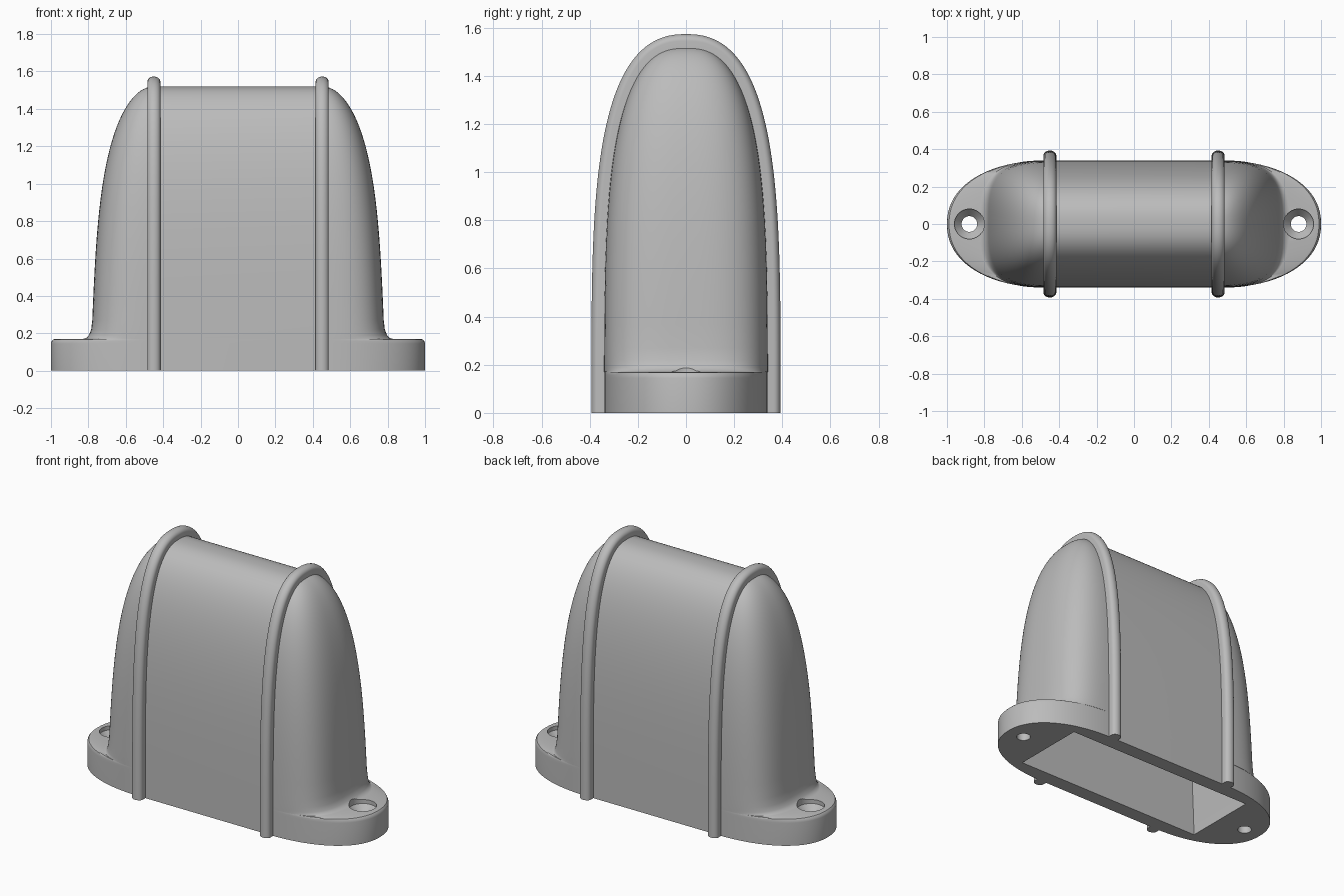
import bpy, bmesh, math
from mathutils import Vector

cube = bpy.data.objects.get("Cube")
if cube:
    bpy.data.objects.remove(cube, do_unlink=True)

HEIGHT = 1.52     # top of the body
STRAIGHT = 0.45   # half length of the straight middle section

grey = bpy.data.materials.new("light_grey")
grey.use_nodes = True
grey.diffuse_color = (0.5, 0.5, 0.5, 1)
grey.node_tree.nodes["Principled BSDF"].inputs["Base Color"].default_value = (0.5, 0.5, 0.5, 1)


def half_width(z):
    return 0.34 * max(0, 1 - (max(z, 0) / HEIGHT) ** 3.8) ** 0.4


def half_length(z):
    f = max(z, 0) / HEIGHT
    return STRAIGHT + (0.34 - 0.06 * f) * math.sqrt(max(0, 1 - f ** 4.2))


def loft(name, rings, closed=False):
    """Skin equal-sized rings of points and cap both ends."""
    bm = bmesh.new()
    loops = [[bm.verts.new(p) for p in ring] for ring in rings]
    for a, b in zip(loops, loops[1:]):
        for i in range(len(a)):
            j = (i + 1) % len(a)
            bm.faces.new((a[i], a[j], b[j], b[i]))
    bm.faces.new(loops[0][::-1])
    bm.faces.new(loops[-1])
    bmesh.ops.recalc_face_normals(bm, faces=bm.faces)
    mesh = bpy.data.meshes.new(name)
    bm.to_mesh(mesh)
    bm.free()
    obj = bpy.data.objects.new(name, mesh)
    bpy.context.collection.objects.link(obj)
    mesh.materials.append(grey)
    return obj


def capsule_ring(z, length, n, steps=20):
    """Horizontal section: straight sides with superelliptic ends."""
    w = half_width(z)
    quarter = []
    for i in range(steps + 1):
        t = math.pi / 2 * i / steps
        c, s = max(0, math.cos(t)), math.sin(t)
        quarter.append((STRAIGHT + (length - STRAIGHT) * c ** (2 / n), w * s ** (2 / n)))
    half = quarter + [(-x, y) for x, y in reversed(quarter)]
    full = half + [(x, -y) for x, y in half[-2:0:-1]]
    return [(x, y, z) for x, y in full]


def select_only(obj):
    bpy.ops.object.select_all(action='DESELECT')
    obj.select_set(True)
    bpy.context.view_layer.objects.active = obj


def cut(obj, cutter):
    mod = obj.modifiers.new("cut", 'BOOLEAN')
    mod.operation = 'DIFFERENCE'
    mod.solver = 'EXACT'
    mod.object = cutter
    select_only(obj)
    bpy.ops.object.modifier_apply(modifier=mod.name)
    bpy.data.objects.remove(cutter, do_unlink=True)


# Body: mounting flange, fillet, then the tapering domed housing
base = [(0, 1, 2.2), (0.145, 1, 2.2), (0.158, 0.997, 2.2), (0.167, 0.989, 2.2),
        (0.17, 0.975, 2.2), (0.17, 0.83, 2.9), (0.175, 0.812, 3.0),
        (0.19, 0.797, 3.1), (0.22, 0.785, 3.2)]
rings = [capsule_ring(*row) for row in base]
STEPS = 32
for k in range(STEPS):
    s = k / (STEPS - 0.6)
    z = HEIGHT - (HEIGHT - 0.27) * (1 - s) ** 2.5
    rings.append(capsule_ring(z, half_length(z), 3.3 - 0.8 * z / HEIGHT))
body = loft("housing_body", rings)

# Hollow interior, open underneath
inner = []
for k in range(20):
    s = k / 19.5
    z = 1.43 - 1.48 * (1 - s) ** 2.5
    x = half_length(z * HEIGHT / 1.43) - 0.105
    y = half_width(z * HEIGHT / 1.43) * 0.72
    inner.append([(x, y, z), (-x, y, z), (-x, -y, z), (x, -y, z)])
cut(body, loft("cavity_cutter", inner))

# Countersunk screw holes
for side in (-1, 1):
    profile = [(0.042, -0.1), (0.042, 0.10), (0.08, 0.145), (0.08, 0.3)]
    circles = [[(side * 0.88 + r * math.cos(a), r * math.sin(a), z)
                for a in (math.tau * i / 40 for i in range(40))] for r, z in profile]
    cut(body, loft("screw_hole_cutter", circles))

# Rounded ribs arching over the body
path = []
for k in range(49):
    s = k / 48
    z = HEIGHT * (1 - (1 - s) ** 2.5)
    path.append(Vector((0, half_width(z), z)))
path += [Vector((0, -p.y, p.z)) for p in path[-2::-1]]

section = [(0.035, -0.03)]
for i in range(13):
    a = math.pi * i / 12
    section.append((0.035 * math.cos(a), 0.025 + 0.028 * math.sin(a)))
section.append((-0.035, -0.03))

ribs = []
for side, label in ((1, "left"), (-1, "right")):
    rings = []
    for i, p in enumerate(path):
        tangent = path[min(i + 1, len(path) - 1)] - path[max(i - 1, 0)]
        normal = Vector((0, tangent.z, -tangent.y)).normalized()
        if i in (0, len(path) - 1):
            normal = Vector((0, math.copysign(1, p.y), 0))
        rings.append([p + normal * o + Vector((side * STRAIGHT + x, 0, 0)) for x, o in section])
    ribs.append(loft(label + "_rib", rings))

for obj in [body] + ribs:
    select_only(obj)
    bpy.ops.object.shade_smooth_by_angle(angle=math.radians(35))
